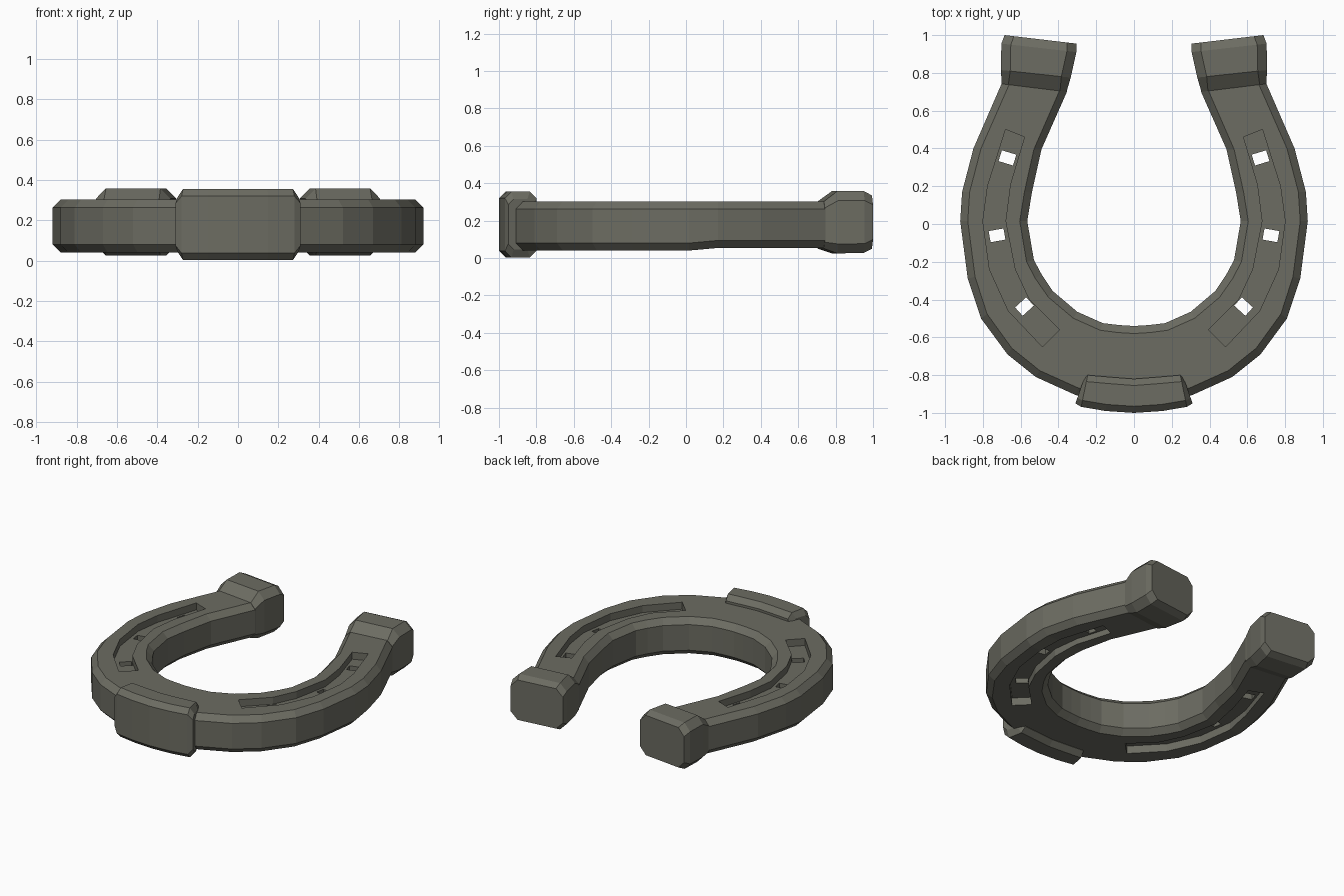
import bpy, bmesh, math

if "Cube" in bpy.data.objects:
    bpy.data.objects.remove(bpy.data.objects["Cube"], do_unlink=True)

IRON = (0.15, 0.15, 0.122, 1)
iron = bpy.data.materials.new("dark iron")
iron.use_nodes = True
iron.diffuse_color = IRON
iron.node_tree.nodes["Principled BSDF"].inputs["Base Color"].default_value = IRON


def section(outer, inner, low, high, bevel):
    """Upright rectangle from outer to inner point, with bevelled corners."""
    width = math.dist(outer, inner)
    b, v = bevel / width, bevel
    if bevel:
        ring = [(0, low + v), (0, high - v), (b, high), (1 - b, high),
                (1, high - v), (1, low + v), (1 - b, low), (b, low)]
    else:
        ring = [(0, low), (0, high), (1, high), (1, low)]
    return [(outer[0] + (inner[0] - outer[0]) * t,
             outer[1] + (inner[1] - outer[1]) * t, z) for t, z in ring]


def loft(name, stations, side=1):
    """Skin a closed solid through a row of sections."""
    bm = bmesh.new()
    rings = [[bm.verts.new((x * side, y, z)) for x, y, z in section(*s)]
             for s in stations]
    n = len(rings[0])
    for a, c in zip(rings, rings[1:]):
        for i in range(n):
            j = (i + 1) % n
            bm.faces.new((a[i], a[j], c[j], c[i]))
    bm.faces.new(rings[0])
    bm.faces.new(rings[-1])
    bmesh.ops.recalc_face_normals(bm, faces=bm.faces)
    mesh = bpy.data.meshes.new(name)
    bm.to_mesh(mesh)
    bm.free()
    mesh.materials.append(iron)
    obj = bpy.data.objects.new(name, mesh)
    bpy.context.collection.objects.link(obj)
    return obj


def both_halves(half):
    """Continue stations that start on the centre line to the other side."""
    flip = [((-o[0], o[1]), (-i[0], i[1]), *rest) for o, i, *rest in half[1:]]
    return flip[::-1] + half


def cut(target, cutter):
    cutter.hide_render = True
    mod = target.modifiers.new("cut", "BOOLEAN")
    mod.operation = "DIFFERENCE"
    mod.solver = "EXACT"
    mod.object = cutter
    bpy.context.view_layer.objects.active = target
    bpy.ops.object.modifier_apply(modifier=mod.name)
    bpy.data.objects.remove(cutter, do_unlink=True)


# Curved shoe body
path = [((0, -.96), (0, -.54)), ((.16, -.945), (.08, -.535)),
        ((.31, -.905), (.165, -.525)), ((.52, -.81), (.3, -.465)),
        ((.67, -.69), (.43, -.355)), ((.81, -.5), (.49, -.265)),
        ((.88, -.29), (.53, -.19)), ((.92, .015), (.565, .015)),
        ((.91, .17), (.54, .17)), ((.85, .4), (.49, .395)),
        ((.7, .745), (.355, .7)), ((.68, .84), (.345, .8))]
body = loft("shoe_body", both_halves(
    [(o, i, .04 + .014 * (o[1] > .1), .303, .04) for o, i in path]))

# Nail grooves above and below, with nail holes through the floor
groove = [((.485, -.65), (.395, -.56)), ((.665, -.46), (.555, -.4)),
          ((.765, -.24), (.63, -.24)), ((.8, .015), (.68, .015)),
          ((.775, .2), (.655, .21)), ((.68, .5), (.58, .46))]
nails = [(.67, .35, 17), (.725, -.06, -10), (.58, -.437, -42)]
for side in (1, -1):
    for low, high in ((.253, .4), (-.1, .095)):
        cut(body, loft("groove_cutter",
                       [(o, i, low, high, 0) for o, i in groove], side))
    for x, y, angle in nails:
        bpy.ops.mesh.primitive_cube_add(
            size=1, location=(x * side, y, .17),
            rotation=(0, 0, math.radians(angle * side)))
        hole = bpy.context.object
        hole.scale = (.08, .06, 1)
        cut(body, hole)

# Raised heel blocks at both ends
heel = [((.7, .742), (.357, .7), .05, .303, .035),
        ((.705, .815), (.335, .775), .025, .358, .05),
        ((.702, .955), (.305, .91), .027, .358, .05),
        ((.685, 1), (.305, .955), .05, .335, .05)]
for side, label in ((1, "left"), (-1, "right")):
    loft(label + "_heel_block", heel, side)

# Toe clip wrapped around the front
clip = [((0, -1), (0, -.82), .003, .355, .035),
        ((.15, -.99), (.13, -.81), .003, .355, .035),
        ((.28, -.968), (.245, -.8), .003, .355, .035),
        ((.31, -.95), (.265, -.82), .045, .315, .03)]
loft("toe_clip", both_halves(clip))
